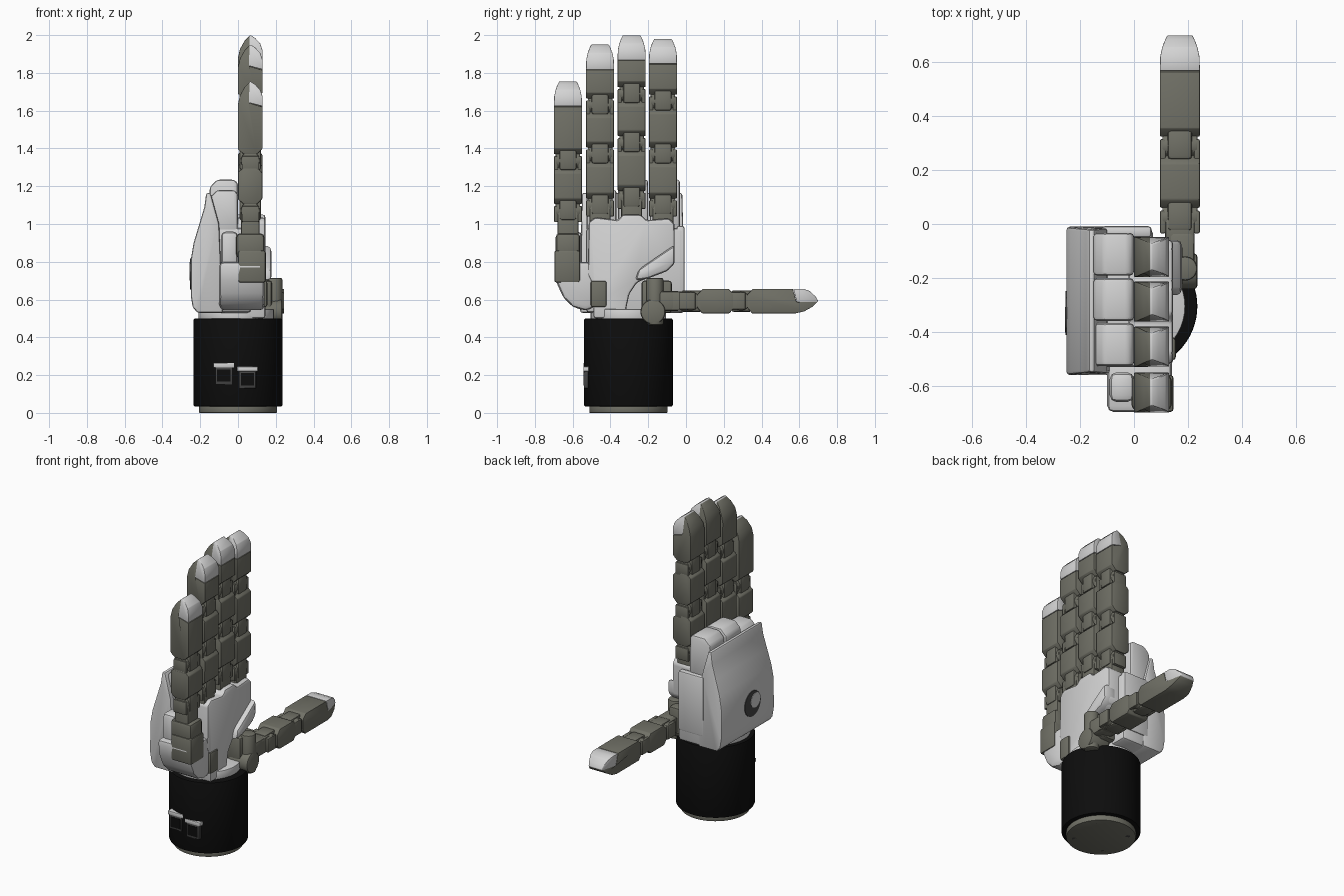
import bpy, bmesh, math
from mathutils import Matrix, Vector

if "Cube" in bpy.data.objects:
    bpy.data.objects.remove(bpy.data.objects["Cube"], do_unlink=True)


def material(name, rgb):
    m = bpy.data.materials.new(name)
    m.use_nodes = True
    m.diffuse_color = (*rgb, 1)
    m.node_tree.nodes["Principled BSDF"].inputs["Base Color"].default_value = (*rgb, 1)
    return m


WHITE = material("light_shell", (0.66, 0.66, 0.66))
GREY = material("olive_grey", (0.165, 0.165, 0.135))
DARK = material("dark_grey", (0.06, 0.06, 0.06))
BLACK = material("matte_black", (0.004, 0.004, 0.004))
made = []


def finish(name, bm, mat, bevel=0.0, frame=None, shape=None):
    """Bevel the sharp edges, reshape, place and store a part."""
    bmesh.ops.recalc_face_normals(bm, faces=bm.faces)
    if bevel:
        edges = [e for e in bm.edges if e.calc_face_angle(0) > 0.35]
        bmesh.ops.bevel(bm, geom=edges, offset=bevel, segments=2,
                        profile=0.5, affect='EDGES', clamp_overlap=True)
    if shape:
        for v in bm.verts:
            v.co = shape(v.co)
    if frame:
        bm.transform(frame)
    bmesh.ops.recalc_face_normals(bm, faces=bm.faces)
    mesh = bpy.data.meshes.new(name)
    bm.to_mesh(mesh)
    bm.free()
    mesh.materials.append(mat)
    ob = bpy.data.objects.new(name, mesh)
    bpy.context.collection.objects.link(ob)
    made.append(ob)
    return ob


def prism(name, pts, axis, lo, hi, mat, bevel=0.0, frame=None, shape=None):
    """Extrude a 2D outline along an axis; outline uses the other two axes."""
    bm = bmesh.new()

    def at(p, t):
        c = list(p)
        c.insert("xyz".index(axis), t)
        return bm.verts.new(c)
    a, b = [[at(p, t) for p in pts] for t in (lo, hi)]
    bm.faces.new(a)
    bm.faces.new(b)
    for i in range(len(pts)):
        j = (i + 1) % len(pts)
        bm.faces.new((a[i], a[j], b[j], b[i]))
    return finish(name, bm, mat, bevel, frame, shape)


def box(name, x, y, z, mat, bevel=0.0, frame=None):
    pts = [(x[0], z[0]), (x[1], z[0]), (x[1], z[1]), (x[0], z[1])]
    return prism(name, pts, 'y', y[0], y[1], mat, bevel, frame)


def cylinder(name, centre, radius, length, axis, mat, bevel=0.0, frame=None, sides=32):
    bm = bmesh.new()
    turn = Vector((0, 0, 1)).rotation_difference(
        Vector([float(a == axis) for a in "xyz"])).to_matrix().to_4x4()
    bmesh.ops.create_cone(bm, cap_ends=True, segments=sides, radius1=radius, radius2=radius,
                          depth=length, matrix=Matrix.Translation(centre) @ turn)
    return finish(name, bm, mat, bevel, frame)


# Finger frame: x is depth (palm positive), y is width, z runs to the tip
DEPTH, HALF, GAP = 0.13, 0.074, 0.035


def segment(name, lo, hi, frame):
    """One phalanx with chamfered ends and a raised pair of side lugs."""
    d = DEPTH
    pts = [(0.03, lo), (0.1, lo), (d, lo + 0.03), (d, hi - 0.03), (0.1, hi),
           (0.03, hi), (0, hi - 0.025), (0, lo + 0.025)]
    prism(name, pts, 'y', -HALF, HALF, GREY, 0.006, frame)


def finger(name, frame, root, joints, top):
    mid = DEPTH / 2
    box(name + "_root", (0.015, 0.115), (-0.055, 0.055), (root, joints[0]), GREY, 0.01, frame)
    for i, j in enumerate(joints):
        label = f"{name}_joint_{i + 1}"
        cylinder(label, (mid, 0, j), 0.05, 0.13, 'y', GREY, 0.005, frame, 24)
        box(label + "_tongue", (0.008, 0.122), (-0.045, 0.045), (j - 0.05, j + 0.06),
            GREY, 0.012, frame)
        for s in (-1, 1):
            box(label + "_lug", (0.02, 0.112), sorted((s * 0.052, s * HALF)),
                (j - 0.06, j + 0.025), GREY, 0.006, frame)
        if i + 1 < len(joints):
            segment(f"{name}_segment_{i + 1}", j + GAP, joints[i + 1] - GAP, frame)

    # Fingertip narrows in width toward the end
    def taper(co):
        t = max(0, (co.z - top + 0.1) / 0.1)
        return Vector((co.x, co.y * (1 - 0.38 * t ** 2), co.z))
    lo = joints[-1] + GAP
    pad = top - 0.135
    back = [(0.03, lo), (0.1, lo), (DEPTH, lo + 0.03), (DEPTH, pad), (0.062, pad + 0.02),
            (0.062, top - 0.003), (0.035, top - 0.03), (0.01, top - 0.075),
            (0, top - 0.12), (0, lo + 0.025)]
    prism(name + "_end_segment", back, 'y', -HALF, HALF, GREY, 0.003, frame, taper)
    soft = [(0.058, pad + 0.022), (DEPTH, pad + 0.003), (DEPTH, top - 0.08),
            (0.118, top - 0.045), (0.09, top - 0.015), (0.066, top), (0.058, top - 0.006)]
    prism(name + "_tip_pad", soft, 'y', -HALF, HALF, WHITE, 0.003, frame, taper)


# Four upright fingers and the sideways thumb
for name, y, root, joints, top in (
        ("index_finger", -0.122, 0.95, (1.10, 1.37, 1.65), 1.98),
        ("middle_finger", -0.288, 0.95, (1.14, 1.43, 1.69), 2.0),
        ("ring_finger", -0.455, 0.95, (1.10, 1.37, 1.63), 1.95),
        ("little_finger", -0.625, 0.85, (1.07, 1.335), 1.755)):
    finger(name, Matrix.Translation((0, y, 0)), root, joints, top)
thumb = Matrix(((0, 1, 0, 0.17), (0, 0, 1, 0), (1, 0, 0, 0.527), (0, 0, 0, 1)))
finger("thumb", thumb, -0.08, (0.025, 0.29), 0.7)

# Wrist
WY = -0.305
cylinder("wrist_sleeve", (0, WY, 0.267), 0.235, 0.466, 'z', BLACK, 0.008, sides=64)
cylinder("wrist_base", (0, WY, 0.02), 0.207, 0.04, 'z', GREY, 0.004, sides=64)
for i in range(4):
    a = math.pi * (i / 2 + 0.25)
    cylinder("base_screw", (0.16 * math.cos(a), WY + 0.16 * math.sin(a), 0.002),
             0.014, 0.004, 'z', DARK, sides=12)
cylinder("wrist_collar", (-0.01, WY, 0.52), 0.2, 0.06, 'z', WHITE, 0.005, sides=48)

# Sockets on the front of the wrist
for x, z in ((-0.075, 0.2), (0.05, 0.18)):
    box("socket_body", (x - 0.045, x + 0.045), (-0.54, -0.5), (z - 0.05, z + 0.05), DARK, 0.004)
    box("socket_top", (x - 0.055, x + 0.055), (-0.543, -0.5), (z + 0.04, z + 0.065), WHITE, 0.004)
    box("socket_face", (x - 0.035, x + 0.035), (-0.543, -0.53), (z - 0.035, z + 0.03), BLACK)

# Palm
palm = [(-0.52, 0.73), (-0.515, 1.01), (-0.48, 1.035), (-0.36, 1.02), (-0.335, 1.05),
        (-0.24, 1.05), (-0.21, 1.02), (-0.09, 1.03), (-0.06, 1.0), (-0.06, 0.79),
        (-0.1, 0.75), (-0.2, 0.715), (-0.26, 0.69), (-0.3, 0.63), (-0.315, 0.56),
        (-0.315, 0.5), (-0.49, 0.5), (-0.49, 0.58), (-0.505, 0.7)]
prism("palm_plate", palm, 'x', -0.02, 0.145, WHITE, 0.014)
heel = [(-0.27, 0.7), (-0.2, 0.712), (-0.1, 0.75), (-0.06, 0.79), (-0.06, 0.89), (-0.25, 0.76)]
prism("thumb_heel", heel, 'x', 0.08, 0.178, WHITE, 0.02)
box("hand_core", (-0.14, 0.07), (-0.53, -0.015), (0.53, 0.98), WHITE, 0.02)

# Back shell
shell = [(-0.08, 0.53), (-0.215, 0.53), (-0.24, 0.56), (-0.25, 0.62), (-0.25, 0.81),
         (-0.235, 0.9), (-0.205, 1.0), (-0.178, 1.09), (-0.168, 1.165), (-0.145, 1.165),
         (-0.1, 1.0)]
prism("back_shell", shell, 'y', -0.56, -0.01, WHITE, 0.02,
      shape=lambda c: Vector((c.x, -0.285 + (c.y + 0.285) * (1 - 0.1 * max(0, c.z - 0.8)), c.z)))
box("shell_side", (-0.12, 0.065), (-0.05, -0.008), (0.6, 0.99), WHITE, 0.012)
cylinder("round_recess", (-0.25, -0.33, 0.735), 0.082, 0.008, 'x', DARK)
cylinder("recess_cap", (-0.2525, -0.355, 0.75), 0.048, 0.008, 'x', WHITE)

# Knuckle covers
for name, y, top in (("index", -0.112, 1.235), ("middle", -0.28, 1.235), ("ring", -0.447, 1.18)):
    pts = [(-0.155, 0.96), (0.0, 0.96), (0.0, top - 0.02), (-0.02, top),
           (-0.11, top), (-0.15, top - 0.04)]
    prism(name + "_knuckle_cover", pts, 'y', y - 0.079, y + 0.079, WHITE, 0.016)

# Little finger mount
mount = [(-0.7, 0.8), (-0.69, 0.7), (-0.65, 0.61), (-0.6, 0.56), (-0.53, 0.54),
         (-0.48, 0.56), (-0.48, 0.8)]
prism("little_finger_mount", mount, 'x', -0.1, 0.14, WHITE, 0.025)
box("little_finger_fin", (-0.09, 0.0), (-0.66, -0.55), (0.76, 0.96), WHITE, 0.025)
box("little_finger_bracket", (0.0, 0.147), (-0.697, -0.56), (0.69, 0.86), GREY, 0.012)
box("little_finger_neck", (-0.01, 0.14), (-0.69, -0.56), (0.82, 0.95), GREY, 0.02)
box("palm_hinge", (0.1, 0.155), (-0.505, -0.42), (0.56, 0.7), GREY, 0.012)

# Thumb mount
cylinder("thumb_pivot", (0.19, -0.165, 0.59), 0.045, 0.25, 'z', GREY, 0.01)
box("thumb_bracket", (0.08, 0.18), (-0.235, -0.075), (0.53, 0.7), GREY, 0.015)
cylinder("thumb_dome", (0.165, -0.175, 0.535), 0.066, 0.14, 'x', GREY, 0.012)
box("thumb_arm", (0.13, 0.225), (-0.19, -0.03), (0.54, 0.645), GREY, 0.015)

# Smooth rounded surfaces and keep hard edges
bpy.ops.object.select_all(action='DESELECT')
for ob in made:
    ob.select_set(True)
bpy.context.view_layer.objects.active = made[0]
bpy.ops.object.shade_smooth_by_angle(angle=math.radians(32))
